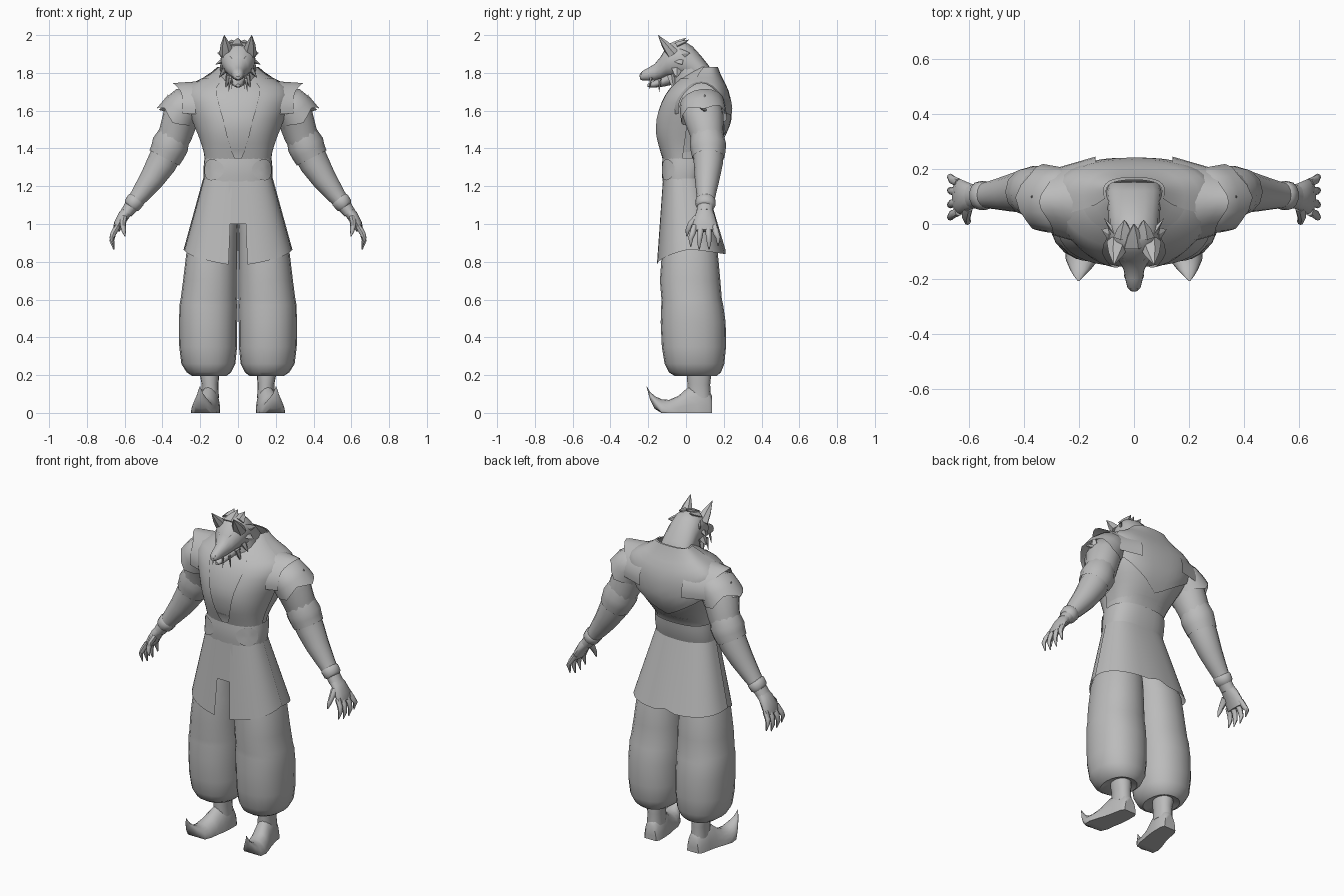
import bpy, bmesh, math
from mathutils import Vector as V

grey = bpy.data.materials.new("plain grey")
grey.diffuse_color = (0.5, 0.5, 0.5, 1)


def finish(name, bm, mirror=False, angle=45):
    bmesh.ops.remove_doubles(bm, verts=bm.verts, dist=0.0002)
    bmesh.ops.recalc_face_normals(bm, faces=bm.faces)
    me = bpy.data.meshes.new(name)
    bm.to_mesh(me)
    bm.free()
    me.materials.append(grey)
    ob = bpy.data.objects.new(name, me)
    bpy.context.collection.objects.link(ob)
    bpy.ops.object.select_all(action='DESELECT')
    ob.select_set(True)
    bpy.context.view_layer.objects.active = ob
    bpy.ops.object.shade_smooth_by_angle(angle=math.radians(angle))
    if mirror:
        ob.modifiers.new("mirror", 'MIRROR').use_mirror_merge = False
    return ob


def oval(a, rx, ry, n=2.0):
    c, s = math.cos(a), math.sin(a)
    return (math.copysign(abs(c) ** (2 / n), c) * rx, math.copysign(abs(s) ** (2 / n), s) * ry)


def loft(name, rings, u, v=None, n=16, power=2.0, mirror=False, caps=True, floor=False, rim=0.0, add=None):
    """Rings are (centre xyz, radius along u, radius along v); v follows the path when not given."""
    bm = add or bmesh.new()
    loops, pts = [], [V(r[:3]) for r in rings]
    for i, r in enumerate(rings):
        t = (pts[min(i + 1, len(pts) - 1)] - pts[max(i - 1, 0)]).normalized()
        uu = V(u) if v else (V(u) - t * t.dot(V(u))).normalized()
        vv = V(v) if v else t.cross(uu)
        loop = []
        for k in range(n):
            a, b = oval(math.tau * k / n, r[3], r[4], power)
            p = pts[i] + uu * a + vv * b
            if rim and i == len(rings) - 1:      # jagged edge
                p += t * (rim if k % 4 == 0 else -rim if k % 4 == 2 else 0)
            if floor:
                p.z = max(p.z, 0)
            loop.append(bm.verts.new(p))
        loops.append(loop)
    for A, B in zip(loops, loops[1:]):
        for k in range(n):
            bm.faces.new((A[k], A[(k + 1) % n], B[(k + 1) % n], B[k]))
    if caps:
        bm.faces.new(loops[0][::-1])
        bm.faces.new(loops[-1])
    return bm if add else finish(name, bm, mirror)


def spikes(name, items, mirror=True, n=5):
    """Pointed tufts, claws and teeth: (base, tip, width, thickness)."""
    bm = bmesh.new()
    for base, tip, w, th in items:
        m = [b * 0.5 + t * 0.5 for b, t in zip(base, tip)]
        loft("", [(*base, w, th), (*m, w * 0.65, th * 0.65), (*tip, 0.001, 0.001)], (1, 0.2, 0), n=n, add=bm)
    return finish(name, bm, mirror, 30)


def patch(name, f, nu, nv, mirror=False):
    """Open sheet from a function of two parameters in 0..1."""
    bm = bmesh.new()
    g = [[bm.verts.new(f(i / nu, j / nv)) for j in range(nv + 1)] for i in range(nu + 1)]
    for i in range(nu):
        for j in range(nv):
            bm.faces.new((g[i][j], g[i + 1][j], g[i + 1][j + 1], g[i][j + 1]))
    return finish(name, bm, mirror)


# Torso: z, centre y, half width, half depth
TORSO = [(1.12, -.01, .165, .10), (1.22, -.015, .172, .10), (1.35, 0, .168, .115), (1.40, .01, .178, .145),
         (1.47, .025, .205, .178), (1.54, .036, .235, .194), (1.62, .047, .265, .187), (1.69, .058, .28, .165),
         (1.735, .066, .25, .138), (1.77, .078, .18, .107), (1.80, .088, .135, .082), (1.83, .105, .10, .055)]


def torso(a, z, off=0.0):
    for p, q in zip(TORSO, TORSO[1:]):
        if z <= q[0]:
            break
    t = (z - p[0]) / (q[0] - p[0])
    cy, rx, ry = (p[i] + (q[i] - p[i]) * t for i in (1, 2, 3))
    x, y = oval(a, rx + off, ry + off, 2.5)
    if z > 1.4:
        x *= 1 + 0.16 * math.sin(a) * min(1, (z - 1.4) / 0.15)   # back broader than chest
    return V((x, cy + y, z))


rad = math.radians
loft("waist", [(0, r[1], r[0], r[2], r[3]) for r in TORSO[:4]], (1, 0, 0), (0, 1, 0), 32, 2.5)
patch("chest", lambda s, t: torso(math.tau * s, 1.38 + .45 * t), 32, 12)
# Vest fronts with curved lapels, and back panel with a pointed hem
patch("vest_front", lambda s, t: torso(rad((-88 + 24 * t ** .7) * (1 - s) - 5 * s), 1.34 + .43 * t, .008), 10, 10, True)


def vest_back(s, t):
    d = abs(s - .5) * 2
    hem = 1.42 + .14 * min(1, d * 2.0) - .03 * max(0, d - .6)
    return torso(rad(-8 + 196 * s), hem + (1.83 - hem) * t, .009)


patch("vest_back", vest_back, 24, 10)


# Winged vest shoulders, pointed at the top
def wing(s, t):
    a = rad(-12 + 204 * s)
    peak = max(0, math.sin(a)) ** 6
    return V((.14 + .155 * t + .05 * t * peak, .08 - (.165 - .045 * t) * math.cos(a),
              1.61 + (.15 - .03 * t + .016 * t * peak) * math.sin(a)))


patch("vest_shoulder", wing, 16, 5, True)
patch("belt", lambda s, t: torso(math.tau * s, 1.225 + .125 * t, .009 + .004 * math.sin(math.pi * t)), 32, 4)
patch("belt_side_plate", lambda s, t: torso(rad(-46) + rad(26) * t * math.cos(math.tau * s),
      1.287 + .056 * t * math.sin(math.tau * s), .017), 20, 2, True)


# Skirt panels
def skirt(a, t, hem, off=0.0):
    x, y = oval(a, .18 + .103 * t + off, .107 + .073 * t + off, 2.6)
    return V((x, -.015 + .04 * t + y, 1.24 + (hem - 1.24) * t))


patch("skirt_front", lambda s, t: skirt(rad(-84 + 88 * s), t, .785 + .085 * s), 10, 6, True)
patch("skirt_back", lambda s, t: skirt(rad(-2 + 184 * s), t, .865 - .025 * math.sin(math.pi * s)
      + (.02 if abs(s - .5) < .02 else 0), .005), 20, 6)
patch("skirt_centre_tab", lambda s, t: V((.05 * (2 * s - 1), -.122 - .012 * t, 1.25 - .25 * t)), 2, 3)

# Trousers
LEG = [(1.1, .085, 0, .09, .10), (.95, .12, .01, .117, .13), (.85, .138, .02, .135, .148), (.7, .147, .022, .144, .16),
       (.6, .154, .03, .15, .16), (.57, .156, .033, .154, .164), (.48, .158, .038, .154, .172), (.35, .158, .042, .153, .17),
       (.26, .157, .045, .143, .158), (.215, .154, .047, .118, .138), (.195, .152, .052, .09, .11), (.21, .15, .065, .05, .06)]
loft("trouser_leg", [(x, y, z, a, b) for z, x, y, a, b in LEG], (1, 0, 0), (0, 1, 0), 20, 2.2, True)

# Shoes with flat soles and curled toes
SHOE = [(.138, .142, 0, .038, .09), (.12, .144, 0, .05, .12), (.06, .15, 0, .056, .15), (.01, .158, 0, .06, .135),
        (-.04, .172, 0, .064, .09), (-.09, .182, 0, .068, .069), (-.13, .188, .01, .06, .062),
        (-.165, .195, .055, .038, .034), (-.19, .2, .09, .018, .021), (-.208, .202, .138, .002, .003)]
loft("shoe", [(x, y, z, a, b) for y, x, z, a, b in SHOE], (1, 0, 0), (0, 0, 1), 20, 2.0, True, floor=True)
loft("ankle", [(.147, .07, .08, .046, .062), (.148, .068, .15, .044, .06), (.15, .068, .19, .05, .064),
               (.15, .066, .23, .05, .06)], (1, 0, 0), (0, 1, 0), 16, 2.2, True)

# Arms
Y = (0, 1, 0)
loft("arm", [(.21, .07, 1.66, .10, .05), (.27, .08, 1.62, .11, .09), (.305, .095, 1.56, .105, .095),
             (.33, .11, 1.48, .09, .09), (.365, .118, 1.40, .083, .083), (.405, .118, 1.32, .077, .079),
             (.455, .112, 1.24, .066, .066), (.51, .107, 1.165, .053, .052), (.56, .103, 1.10, .043, .038),
             (.59, .10, 1.06, .045, .033)], Y, n=16, mirror=True)
loft("elbow_cuff", [(.338, .112, 1.47, .088, .085), (.358, .116, 1.42, .096, .098), (.372, .118, 1.385, .092, .093),
                    (.39, .118, 1.35, .085, .088)], Y, n=12, mirror=True, caps=False)
loft("wrist_band", [(.535, .105, 1.135, .045, .042), (.541, .104, 1.127, .053, .05), (.562, .103, 1.098, .052, .047),
                    (.57, .102, 1.088, .042, .035)], Y, n=14, mirror=True)
loft("palm", [(.575, .10, 1.08, .04, .03), (.605, .10, 1.045, .052, .03), (.632, .10, 1.0, .064, .026),
              (.645, .10, .965, .062, .018)], Y, n=12, mirror=True)
bm = bmesh.new()
for y0, y1, dz in ((.045, .025, .015), (.08, .07, 0), (.117, .122, 0), (.15, .17, .02)):
    loft("", [(.637, y0, .99, .016, .016), (.66, (y0 + y1) / 2, .95, .016, .015), (.668, y1, .91 + dz, .013, .012),
              (.657, y1, .865 + dz, .003, .003)], Y, n=8, add=bm)
loft("", [(.605, .06, 1.03, .022, .02), (.61, .025, 1.0, .017, .016), (.605, .008, .965, .012, .012),
          (.598, .004, .935, .003, .003)], Y, n=8, add=bm)
finish("fingers", bm, True)

# Sleeves with jagged rims and points
loft("shoulder_sleeve", [(.22, .075, 1.66, .10, .05), (.265, .085, 1.635, .12, .10), (.30, .09, 1.60, .122, .108),
                         (.328, .095, 1.56, .122, .114)], Y, n=16, mirror=True, caps=False, rim=.018)
spikes("shoulder_points", [((.36, .09, 1.59), (.372, .10, 1.685), .025, .035), ((.35, .09, 1.62), (.418, .09, 1.605), .02, .05)])

# Neck and wolf head in one sweep
HEAD = [(-.243, 1.778, .012, .012), (-.232, 1.785, .024, .024), (-.20, 1.793, .032, .034), (-.165, 1.804, .038, .044),
        (-.135, 1.825, .055, .06), (-.105, 1.855, .078, .078), (-.06, 1.87, .09, .094), (-.01, 1.868, .093, .1),
        (.035, 1.84, .094, .1), (.08, 1.795, .098, .095), (.12, 1.75, .10, .09), (.15, 1.71, .09, .08)]
loft("head", [(0, y, z, a, b) for y, z, a, b in HEAD], (1, 0, 0), (0, 0, 1), 16, 2.1)
loft("lower_jaw", [(0, -.203, 1.733, .01, .008), (0, -.17, 1.74, .026, .018), (0, -.12, 1.757, .04, .03),
                   (0, -.06, 1.785, .06, .045)], (1, 0, 0), (0, 0, 1), 12)
loft("nose", [(0, -.246, 1.785, .008, .006), (0, -.238, 1.79, .017, .013), (0, -.22, 1.803, .012, .01)],
     (1, 0, 0), (0, 0, 1), 8)
loft("neck", [(0, .03, 1.66, .115, .10), (0, .035, 1.75, .10, .10), (0, .03, 1.83, .09, .09)],
     (1, 0, 0), (0, 1, 0), 16)
spikes("ears", [((.058, -.07, 1.90), (.073, -.148, 2.0), .042, .034)], n=6)
spikes("brows", [((.045, -.10, 1.895), (.014, -.15, 1.855), .022, .014)])
spikes("fangs", [((.03, -.185, 1.775), (.034, -.195, 1.715), .006, .008), ((.042, -.14, 1.77), (.05, -.142, 1.70), .008, .01)])
spikes("cheek_fur", [((.075, -.04, 1.87), (.118, -.02, 1.845), .012, .03), ((.07, -.05, 1.82), (.1, -.05, 1.775), .015, .03),
                     ((.05, -.08, 1.79), (.066, -.065, 1.71), .015, .024), ((.07, -.03, 1.90), (.108, .02, 1.905), .012, .03),
                     ((.035, -.05, 1.945), (.035, .015, 1.975), .04, .02)])
spikes("crest_fur", [((0, -.08, 1.935), (0, .0, 1.985), .045, .025)], False)
